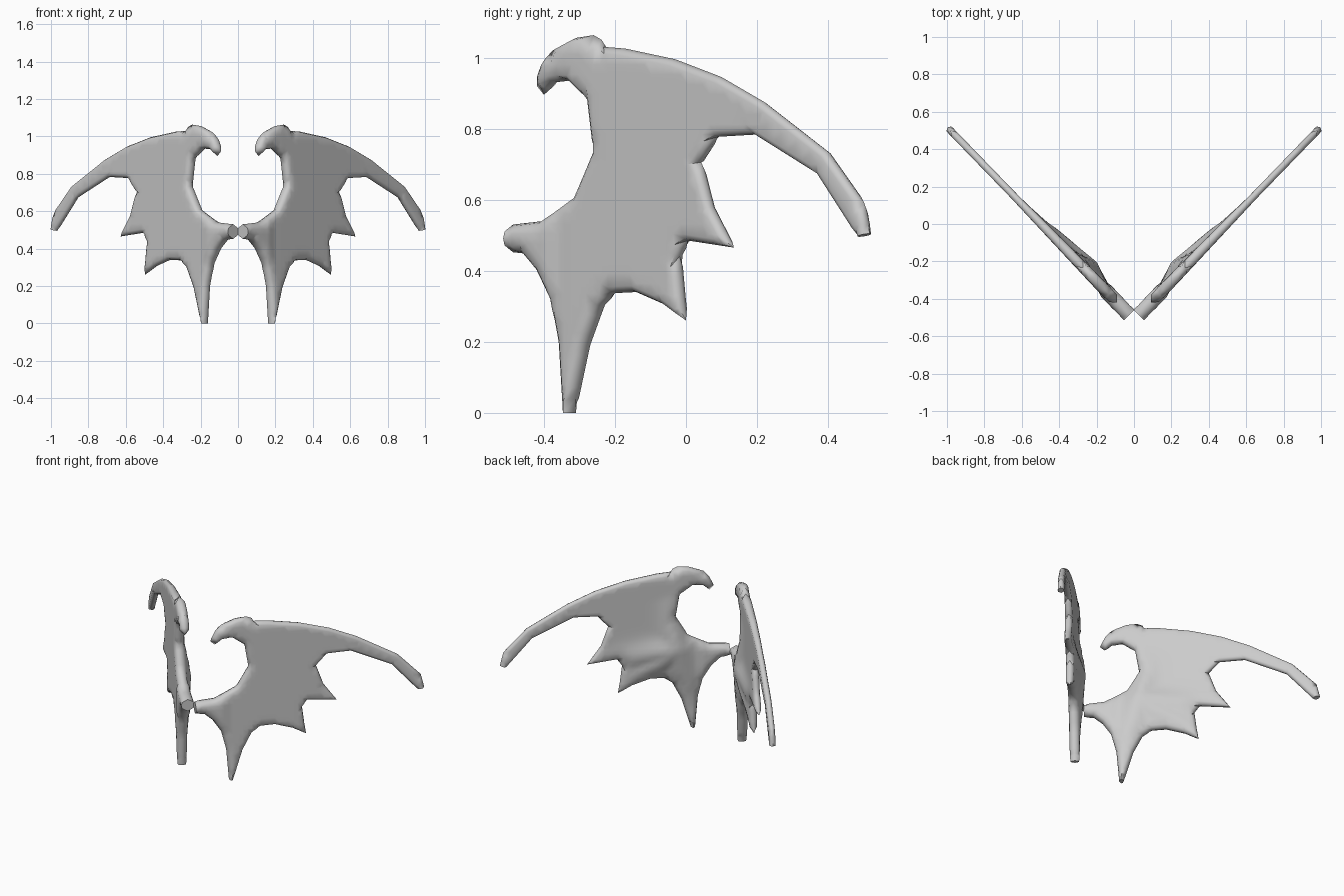
import bpy, bmesh, math
from mathutils import Vector
from mathutils.geometry import delaunay_2d_cdt

if "Cube" in bpy.data.objects:
    bpy.data.objects.remove(bpy.data.objects["Cube"])

# Wing outline as (depth y, height z)
OUTLINE = [
    (-.487, .452), (-.45, .448), (-.41, .40), (-.372, .32), (-.35, .20), (-.338, 0),      # root, front of claw
    (-.319, 0), (-.31, .04), (-.278, .19), (-.238, .30), (-.20, .337), (-.14, .34),       # claw, lower edge
    (-.06, .305), (0, .26), (-.008, .33), (-.018, .44), (.005, .485), (.135, .465),       # two membrane points
    (.075, .58), (.043, .705), (.09, .777), (.195, .783), (.375, .67), (.487, .495),      # trailing edge, arm
    (.517, .505), (.502, .59), (.40, .735), (.22, .875), (.10, .945), (-.03, .995),       # arm tip, leading edge
    (-.17, 1.025), (-.232, 1.03), (-.238, 1.05), (-.26, 1.063), (-.31, 1.055),            # step over the thumb
    (-.375, 1.02), (-.40, .98), (-.42, .92), (-.40, .895), (-.37, .93), (-.325, .935),    # hooked thumb
    (-.27, .88), (-.253, .735), (-.305, .61), (-.40, .54), (-.487, .53)]                  # inner edge
CAPS = {5, 23, 45}                      # blunt ends: claw, arm tip, root
STRETCH = 1.392                         # wing length per unit of depth
E = Vector((.695, .718, 0))             # along the wing
N = Vector((-.718, .695, 0))            # toward the wing's back
HUB = (-.25, .53)                       # where the ribs meet
RIBS = [(.10, .475), (-.01, .30), (-.325, .15), (-.22, .88)]


def flat(p):
    return Vector((p[0] * STRETCH, p[1]))


poly = [flat(p) for p in OUTLINE]
edges = [(poly[i], poly[(i + 1) % len(poly)]) for i in range(len(poly))]


def seg_dist(p, a, b):
    ab = b - a
    f = max(0, min(1, (p - a).dot(ab) / ab.length_squared))
    return (p - a - ab * f).length, f


def edge_dist(p, skip=()):
    return min(seg_dist(p, a, b)[0] for i, (a, b) in enumerate(edges) if i not in skip)


def inside(p):
    hit = False
    for a, b in edges:
        if (a.y > p.y) != (b.y > p.y) and p.x < a.x + (p.y - a.y) / (b.y - a.y) * (b.x - a.x):
            hit = not hit
    return hit


def thickness(p):
    """Front and back offsets: rounded rim, thicker near the root, ribs on the back."""
    d = edge_dist(p, CAPS)
    near = max(0, min(1, (.15 - p.x / STRETCH) / .45))
    cap = .019 + .012 * near
    if p.x / STRETCH < -.36 and p.y < .6:
        cap = .04
    k = 1 - min(d / cap, 1)
    base = cap * math.sqrt(max(0, 1 - k * k))
    rib = 0
    hub = flat(HUB)
    for r in RIBS:
        s, f = seg_dist(p, hub, flat(r))
        rib = max(rib, (1 - f) * math.exp(-(s / .075) ** 2))
    return base, base + .042 * rib * min(1, d / .07)


# Sample the boundary, two inset rings and an inner grid
rim, pts = [], []
for i, (a, b) in enumerate(edges):
    n = max(1, round((b - a).length / .03)) if i not in CAPS else 4
    normal = Vector((a.y - b.y, b.x - a.x)).normalized()
    for j in range(n):
        p = a.lerp(b, j / n)
        rim.append(p)
        for off in (.006, .018):
            q = p + normal * off
            if inside(q) and edge_dist(q) > off * .9:
                pts.append(q)
step = .028
for i in range(-27, 28):
    for j in range(0, 39):
        q = Vector((i * step, j * step))
        if inside(q) and edge_dist(q) > .028:
            pts.append(q)
verts, _, faces, *_ = delaunay_2d_cdt(rim + pts, [], [list(range(len(rim)))], 1, 1e-5)

grey = bpy.data.materials.new("pale grey")
grey.diffuse_color = (.6, .6, .6, 1)
grey.use_nodes = True
grey.node_tree.nodes["Principled BSDF"].inputs["Base Color"].default_value = grey.diffuse_color


def make_wing(name, side):
    bm = bmesh.new()
    front, back = [], []
    for v in verts:
        y = v.x / STRETCH
        base = Vector((.497, 0, v.y)) + E * v.x
        f, b = thickness(v)
        for layer, off in ((front, -f), (back, b)):
            c = base + N * off
            layer.append(bm.verts.new((c.x * side, c.y, c.z)))
    count = {}
    for t in faces:
        bm.faces.new([front[i] for i in t])
        bm.faces.new([back[i] for i in reversed(t)])
        for k in range(len(t)):
            key = (t[k], t[(k + 1) % len(t)])
            count[key] = count.get(key, 0) + 1
    # Walls close the blunt ends
    for i, j in count:
        if (j, i) not in count:
            bm.faces.new((front[j], front[i], back[i], back[j]))
    bmesh.ops.remove_doubles(bm, verts=bm.verts, dist=.0005)
    bmesh.ops.recalc_face_normals(bm, faces=bm.faces)
    me = bpy.data.meshes.new(name)
    bm.to_mesh(me)
    bm.free()
    me.materials.append(grey)
    ob = bpy.data.objects.new(name, me)
    bpy.context.collection.objects.link(ob)
    bpy.context.view_layer.objects.active = ob
    ob.select_set(True)
    bpy.ops.object.shade_smooth_by_angle(angle=math.radians(50))
    ob.select_set(False)


make_wing("right_wing", 1)
make_wing("left_wing", -1)
